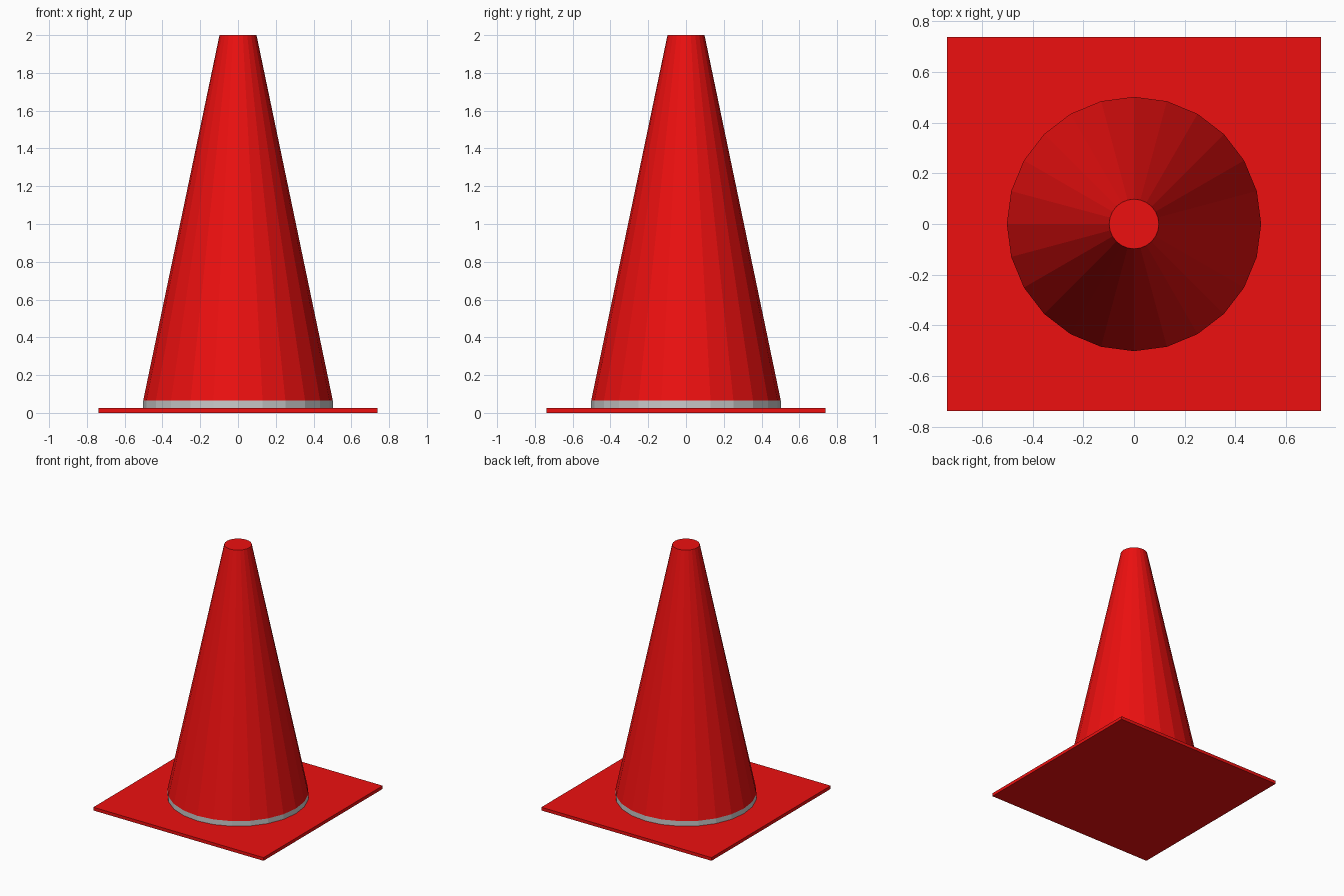
import bpy

if "Cube" in bpy.data.objects:
    bpy.data.objects.remove(bpy.data.objects["Cube"])

SIDES = 24

red = bpy.data.materials.new("red_plastic")
red.diffuse_color = (0.85, 0.005, 0.005, 1)
red.use_nodes = True
red.node_tree.nodes["Principled BSDF"].inputs["Base Color"].default_value = red.diffuse_color


def tapered(name, r_bottom, r_top, z0, z1, mat=None):
    bpy.ops.mesh.primitive_cone_add(vertices=SIDES, radius1=r_bottom, radius2=r_top,
                                    depth=z1 - z0, location=(0, 0, (z0 + z1) / 2))
    ob = bpy.context.object
    ob.name = name
    if mat:
        ob.data.materials.append(mat)
    return ob


# Square base plate
PLATE_H = 0.025
bpy.ops.mesh.primitive_cube_add(size=1, location=(0, 0, PLATE_H / 2))
plate = bpy.context.object
plate.name = "base_plate"
plate.scale = (1.475, 1.475, PLATE_H)
bpy.ops.object.transform_apply(location=False, rotation=False, scale=True)
plate.data.materials.append(red)

# Grey collar between plate and cone
tapered("grey_collar", 0.502, 0.502, PLATE_H, 0.065)

# Flat-faced cone body with closed top
tapered("cone_body", 0.502, 0.098, 0.065, 2.0, red)
